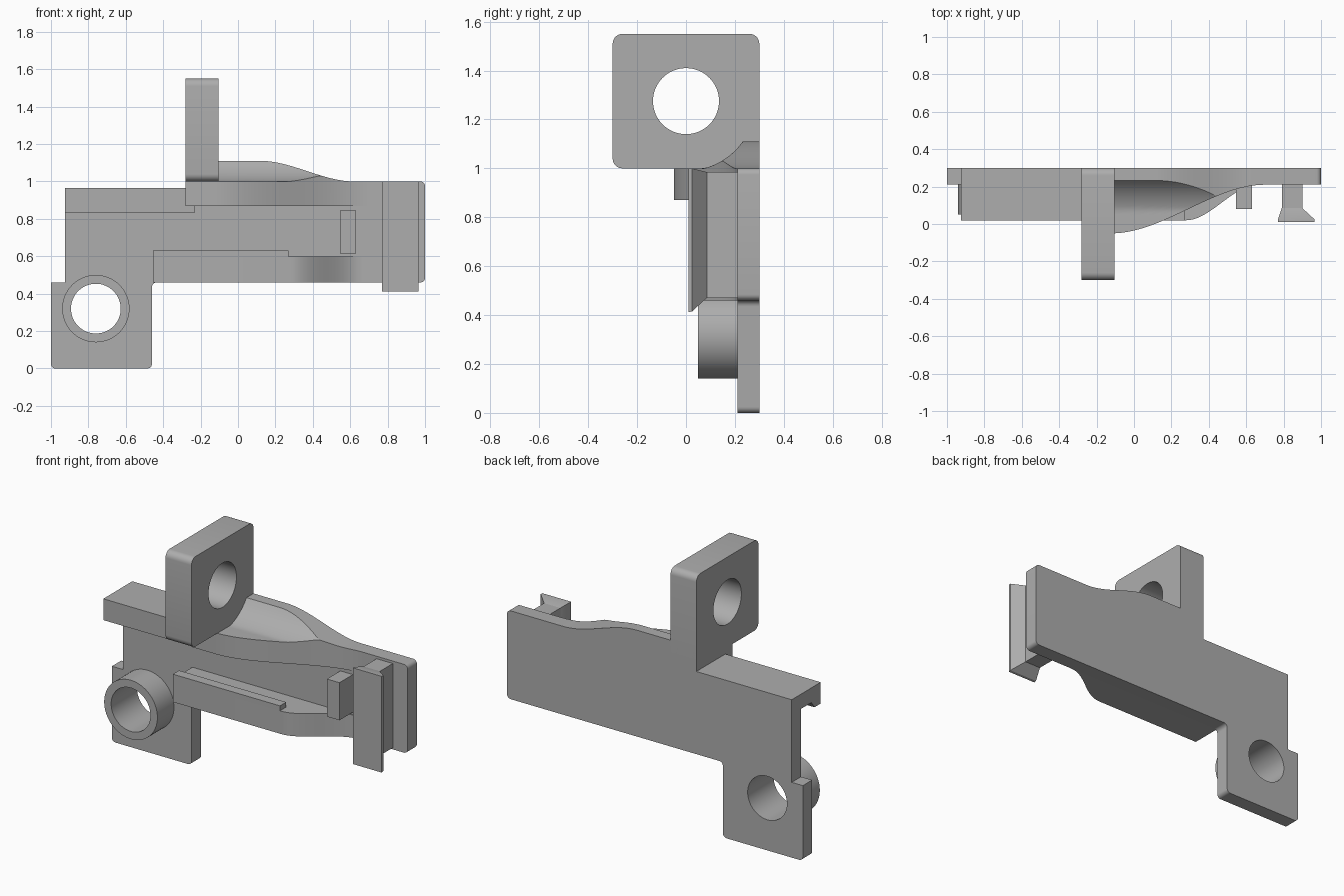
import bpy, bmesh
from math import sin, cos, pi, sqrt, radians
from mathutils import Vector

if "Cube" in bpy.data.objects:
    bpy.data.objects.remove(bpy.data.objects["Cube"], do_unlink=True)

grey = bpy.data.materials.new("plain_grey")
grey.use_nodes = True
grey.diffuse_color = (0.42, 0.42, 0.42, 1)
grey.node_tree.nodes["Principled BSDF"].inputs["Base Color"].default_value = (0.42, 0.42, 0.42, 1)


def select(ob):
    bpy.ops.object.select_all(action='DESELECT')
    ob.select_set(True)
    bpy.context.view_layer.objects.active = ob


def loft(name, sections):
    """Skin a row of closed sections and cap both ends."""
    bm = bmesh.new()
    rows = [[bm.verts.new(p) for p in s] for s in sections]
    n = len(rows[0])
    for a, b in zip(rows, rows[1:]):
        for i in range(n):
            j = (i + 1) % n
            bm.faces.new((a[i], a[j], b[j], b[i]))
    bm.faces.new(rows[0])
    bm.faces.new(rows[-1][::-1])
    bmesh.ops.recalc_face_normals(bm, faces=bm.faces)
    mesh = bpy.data.meshes.new(name)
    bm.to_mesh(mesh)
    bm.free()
    mesh.materials.append(grey)
    ob = bpy.data.objects.new(name, mesh)
    bpy.context.collection.objects.link(ob)
    select(ob)
    bpy.ops.object.shade_smooth_by_angle(angle=radians(25))
    return ob


def rounded(points):
    """Replace corners given as (u, v, radius) by short arcs."""
    out = []
    for i, p in enumerate(points):
        c = Vector(p[:2])
        if len(p) == 2:
            out.append(c)
            continue
        a = c + (Vector(points[i - 1][:2]) - c).normalized() * p[2]
        b = c + (Vector(points[(i + 1) % len(points)][:2]) - c).normalized() * p[2]
        centre = a + b - c
        for k in range(7):
            t = k / 6 * pi / 2
            out.append(centre + (a - centre) * cos(t) + (b - centre) * sin(t))
    return out


def prism(name, axis, points, lo, hi):
    place = {'x': lambda u, v, d: (d, u, v),
             'y': lambda u, v, d: (u, d, v),
             'z': lambda u, v, d: (u, v, d)}[axis]
    outline = rounded(points)
    return loft(name, [[place(u, v, d) for u, v in outline] for d in (lo, hi)])


def rect(u0, u1, v0, v1):
    return [(u0, v0), (u1, v0), (u1, v1), (u0, v1)]


def circle(u, v, r, n=64):
    return [(u + r * cos(2 * pi * i / n), v + r * sin(2 * pi * i / n)) for i in range(n)]


def drill(cutter, *targets):
    for ob in targets:
        select(ob)
        mod = ob.modifiers.new("hole", 'BOOLEAN')
        mod.operation = 'DIFFERENCE'
        mod.solver = 'EXACT'
        mod.object = cutter
        bpy.ops.object.modifier_move_to_index(modifier=mod.name, index=0)
        bpy.ops.object.modifier_apply(modifier=mod.name)
        bpy.ops.object.shade_smooth_by_angle(angle=radians(25))
    bpy.data.objects.remove(cutter, do_unlink=True)


def ease(x, a, b):
    t = min(max((x - a) / (b - a), 0), 1)
    return t * t * (3 - 2 * t)


BACK, FACE = 0.30, 0.21

# Back plate with its lower tab
plate = prism("back_plate", 'y', [
    (-1, 0, .025), (-.46, 0, .025), (-.46, .46, .025), (1, .46, .025), (1, 1, .025),
    (-.28, 1), (-.28, .965), (-.925, .965), (-.925, .46), (-1, .46)], FACE, BACK)

# Tube on the tab, with the hole running through the plate
tube = prism("tab_tube", 'y', circle(-.76, .32, .18), .05, FACE)
drill(prism("tab_hole", 'y', circle(-.76, .32, .133), -.2, .5), plate, tube)

# Upright lug with a cross hole
lug = prism("upright_lug", 'x', [
    (-.3, 1, .04), (.3, 1), (.3, 1.55, .04), (-.3, 1.55, .04)], -.28, -.105)
drill(prism("lug_hole", 'x', circle(0, 1.275, .135), -.5, .2), lug)

# Upper shelf: sweeping front edge, top scooped concentric to the lug hole
RIM, AXIS, SCOOP = 1.11, 1.275, .285
sections = []
for i in range(61):
    x = -.28 + .97 * i / 60
    front = -.05 + .26 * ease(x, -.12, .70)
    top = RIM - .11 * ease(x, .12, .62)
    edge = max(sqrt(max(SCOOP ** 2 - (AXIS - top) ** 2, 0)), front + .001)
    sec = [(x, BACK, .87), (x, front, .87)]
    for k in range(15):
        y = front + (edge - front) * k / 14
        sec.append((x, y, min(top, max(1.0, AXIS - sqrt(SCOOP ** 2 - y * y)))))
    sec.append((x, BACK, top))
    sections.append(sec)
loft("scooped_shelf", sections)

# Upper left rail with a downturned front lip
prism("upper_rail", 'x', [
    (FACE, .965), (.02, .965), (.02, .835), (.08, .835), (.11, .875), (FACE, .875)],
    -.925, -.23)

# Lower shelf, curving back into the plate, with a raised front lip
curve = [(.28 + .38 * i / 20, .02 + .19 * ease(i / 20, 0, 1)) for i in range(21)]
prism("lower_shelf", 'z', [(-.455, FACE), (-.455, .02)] + curve, .46, .60)
prism("lower_lip", 'x', rect(.02, .08, .60, .63), -.455, .27)

# Small peg
prism("peg", 'x', rect(.08, FACE, .615, .845), .545, .63)

# Clip: straight neck and flared head
prism("clip_neck", 'x', rect(.08, FACE, .47, .985), .79, .90)
flare = [(.085, .79, .90, .47, .985), (.025, .77, .965, .415, 1.0), (.01, .77, .965, .412, 1.0)]
loft("clip_head", [[(u, y, v) for u, v in rect(x0, x1, z0, z1)]
                   for y, x0, x1, z0, z1 in flare])
